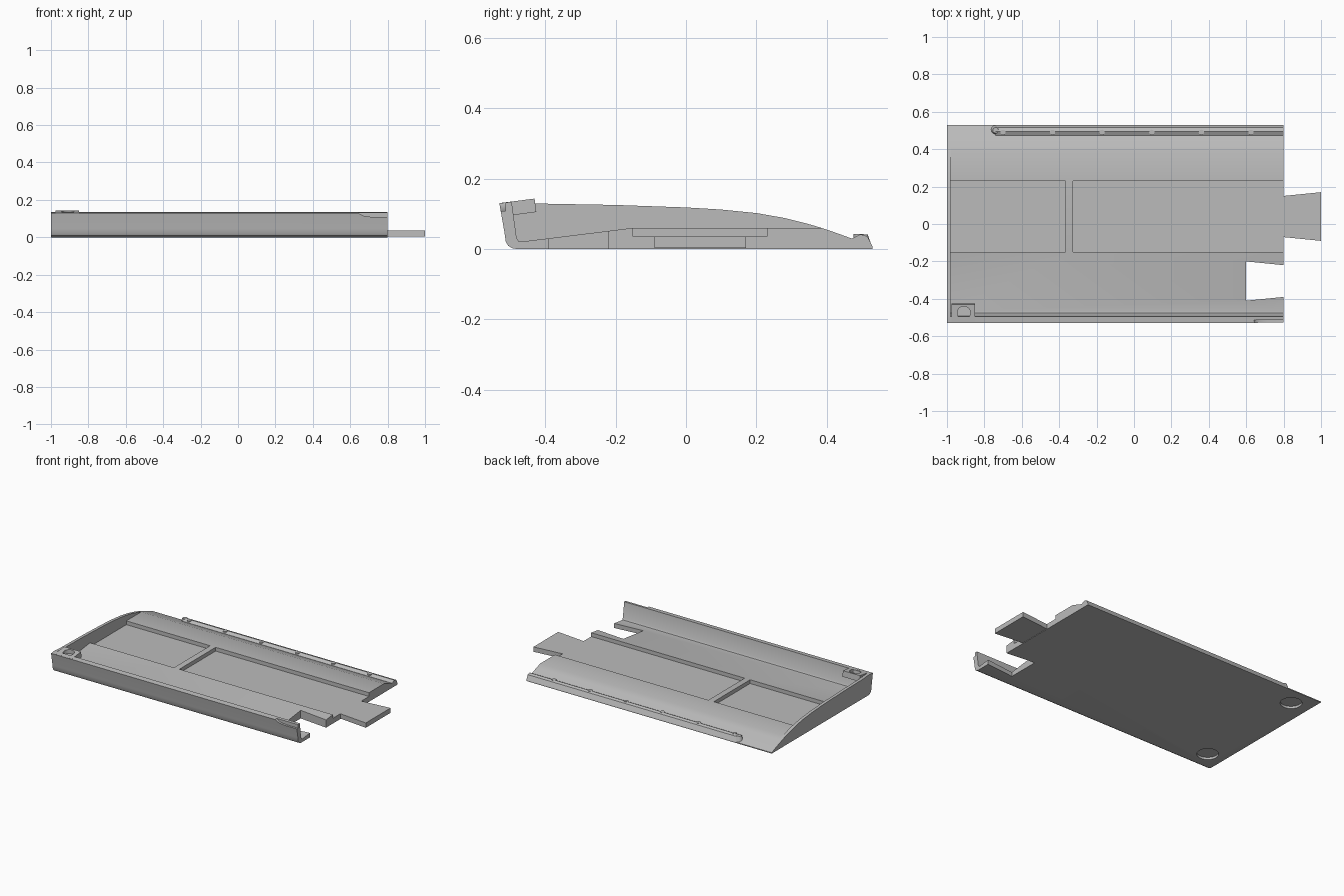
import bpy, bmesh, math
from mathutils import Matrix, Vector

if "Cube" in bpy.data.objects:
    bpy.data.objects.remove(bpy.data.objects["Cube"], do_unlink=True)

grey = bpy.data.materials.new("shell grey")
grey.use_nodes = True
colour = (0.5, 0.5, 0.5, 1)
grey.diffuse_color = colour
grey.node_tree.nodes["Principled BSDF"].inputs["Base Color"].default_value = colour


def finish(name, bm):
    bmesh.ops.recalc_face_normals(bm, faces=bm.faces)
    mesh = bpy.data.meshes.new(name)
    bm.to_mesh(mesh)
    bm.free()
    mesh.materials.append(grey)
    ob = bpy.data.objects.new(name, mesh)
    bpy.context.collection.objects.link(ob)
    return ob


def prism(name, outline, axis, start, end):
    """Extrude a 2D outline along x, y or z."""
    place = {"x": lambda a, b: (start, a, b),
             "y": lambda a, b: (a, start, b),
             "z": lambda a, b: (a, b, start)}[axis]
    bm = bmesh.new()
    face = bm.faces.new([bm.verts.new(place(a, b)) for a, b in outline])
    moved = bmesh.ops.extrude_face_region(bm, geom=[face])["geom"]
    step = Vector([end - start if k == axis else 0 for k in "xyz"])
    bmesh.ops.translate(bm, vec=step, verts=[v for v in moved if isinstance(v, bmesh.types.BMVert)])
    return finish(name, bm)


def box(name, x0, x1, y0, y1, z0, z1):
    return prism(name, [(x0, y0), (x1, y0), (x1, y1), (x0, y1)], "z", z0, z1)


def cone(name, centre, r1, r2, depth, sides=32):
    bm = bmesh.new()
    bmesh.ops.create_cone(bm, cap_ends=True, segments=sides, radius1=r1, radius2=r2,
                          depth=depth, matrix=Matrix.Translation(centre))
    return finish(name, bm)


def cut(ob, cutters):
    """Subtract each cutter, bake the result and drop the cutters."""
    for c in cutters:
        c.hide_render = True
        mod = ob.modifiers.new("cut", "BOOLEAN")
        mod.operation, mod.solver, mod.object = "DIFFERENCE", "EXACT", c
    bpy.context.view_layer.update()
    graph = bpy.context.evaluated_depsgraph_get()
    mesh = bpy.data.meshes.new_from_object(ob.evaluated_get(graph))
    ob.modifiers.clear()
    ob.data = mesh
    for c in cutters:
        bpy.data.objects.remove(c, do_unlink=True)


# Shared outlines in y and z: outer front with rounded heel, and rear slope
front = [(-0.53, 0.13), (-0.515, 0.045), (-0.512, 0.022), (-0.505, 0.009), (-0.492, 0.002), (-0.48, 0)]
rear = [(0.53, 0), (0.53, 0.006), (0.47, 0.03), (0.42, 0.048), (0.385, 0.06)]
inside = [(-0.15, 0.06), (-0.465, 0.021), (-0.475, 0.022), (-0.481, 0.032), (-0.495, 0.134)]
crown = [(0.34, 0.073), (0.28, 0.088), (0.2, 0.102), (0.1, 0.112), (0, 0.118),
         (-0.2, 0.125), (-0.42, 0.129), (-0.495, 0.134)]

# Main tray with its pockets, dovetail notch, lip rebate and foot recesses
tray = prism("tray", front + rear + inside, "x", -0.98, 0.8)
rebate = [(0.63, 0.15), (0.645, 0.128), (0.67, 0.115), (0.71, 0.109), (0.85, 0.108), (0.85, 0.15)]
cut(tray, [
    box("pocket_right", -0.99, -0.365, -0.15, 0.23, 0.035, 0.1),
    box("pocket_left", -0.325, 0.85, -0.15, 0.23, 0.035, 0.1),
    prism("notch", [(0.6, -0.41), (0.82, -0.388), (0.82, -0.222), (0.6, -0.2)], "z", -0.05, 0.1),
    prism("rebate", rebate, "y", -0.56, -0.513),
    cone("foot_recess_front", (-0.88, -0.37, 0), 0.065, 0.065, 0.03),
    cone("foot_recess_back", (-0.87, 0.41, 0), 0.065, 0.065, 0.03),
])

# End wall closing the right side
end_wall = prism("end_wall", front + rear + crown, "x", -1, -0.98)

# Dovetail tongue on the open side
tongue = prism("tongue", [(0.8, -0.07), (1, -0.09), (1, 0.17), (0.8, 0.15)], "z", 0.003, 0.035)

# Tilted screw boss in the front corner
boss = prism("screw_boss", [(-0.5, 0.095), (-0.425, 0.105), (-0.43, 0.143), (-0.525, 0.131)],
             "x", -0.975, -0.85)
cut(boss, [cone("screw_hole", (-0.91, -0.475, 0.14), 0.035, 0.035, 0.05)])

# Rear hinge ridge with a rounded end and locating pips
ridge = prism("hinge_ridge", [(0.472, 0.02), (0.472, 0.03), (0.495, 0.042), (0.515, 0.036),
                              (0.53, 0.006), (0.525, 0.002)], "x", -0.74, 0.8)
ridge_end = cone("ridge_end", (-0.74, 0.501, 0.021), 0.029, 0.015, 0.04)
pips = [cone("ridge_pip", (-0.7 + 0.265 * i, 0.49, 0.033), 0.014, 0.014, 0.018, 16) for i in range(6)]

# Soft shading that keeps the hard edges
bpy.ops.object.select_all(action="DESELECT")
parts = [tray, end_wall, tongue, boss, ridge, ridge_end] + pips
for ob in parts:
    ob.select_set(True)
bpy.context.view_layer.objects.active = tray
bpy.ops.object.shade_smooth_by_angle(angle=math.radians(30))
